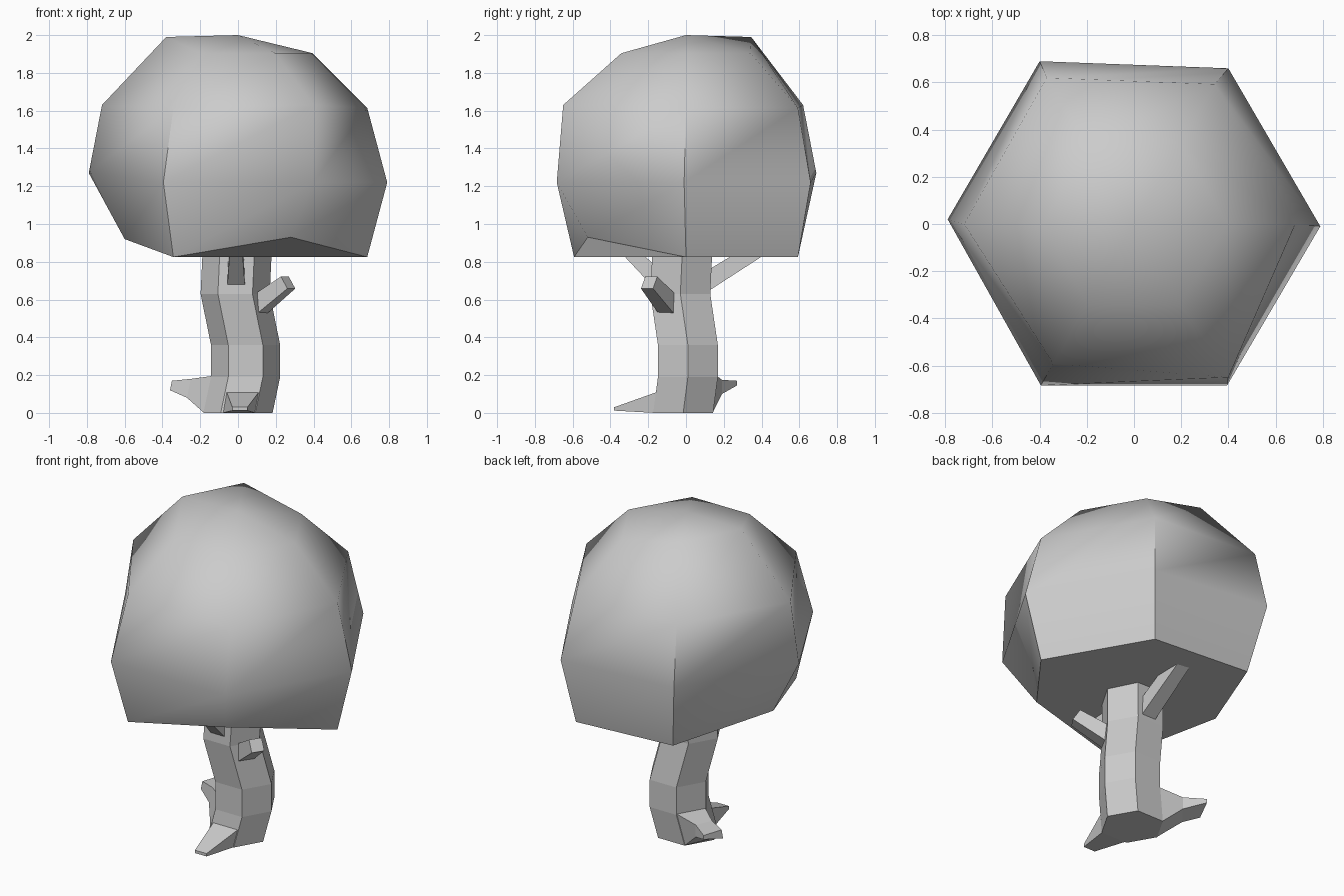
import bpy
from math import cos, sin, pi, radians
from mathutils import Vector

if "Cube" in bpy.data.objects:
    bpy.data.objects.remove(bpy.data.objects["Cube"])


def loft(name, rings, pole=None):
    """Skin a stack of equal-sized rings; close with caps or an apex."""
    n = len(rings[0])
    verts = [tuple(p) for r in rings for p in r]
    faces = [(k * n + i, k * n + (i + 1) % n, (k + 1) * n + (i + 1) % n, (k + 1) * n + i)
             for k in range(len(rings) - 1) for i in range(n)]
    faces.append(tuple(reversed(range(n))))
    last = (len(rings) - 1) * n
    if pole:
        verts.append(pole)
        faces += [(last + i, last + (i + 1) % n, len(verts) - 1) for i in range(n)]
    else:
        faces.append(tuple(range(last, last + n)))
    mesh = bpy.data.meshes.new(name)
    mesh.from_pydata(verts, [], faces)
    obj = bpy.data.objects.new(name, mesh)
    bpy.context.collection.objects.link(obj)
    bpy.ops.object.select_all(action='DESELECT')
    obj.select_set(True)
    bpy.context.view_layer.objects.active = obj
    bpy.ops.object.mode_set(mode='EDIT')
    bpy.ops.mesh.select_all(action='SELECT')
    bpy.ops.mesh.normals_make_consistent(inside=False)
    bpy.ops.object.mode_set(mode='OBJECT')
    return obj


def hexagon(cx, cy, z, r):
    return [Vector((cx + r * cos(i * pi / 3), cy + r * sin(i * pi / 3), z)) for i in range(6)]


def branch(name, a, b, r0, r1):
    """Tapered four-sided stub from a to b."""
    a, b = Vector(a), Vector(b)
    d = (b - a).normalized()
    side = d.cross(Vector((0, 0, 1))).normalized()
    up = side.cross(d)
    return loft(name, [[c + r * (sx * side + sy * up)
                        for sx, sy in ((-1, -1), (1, -1), (1, 1), (-1, 1))]
                       for c, r in ((a, r0), (b, r1))])


# Canopy: six-sided dome with a few corners pushed about
R, ZC = 0.79, 1.22
rings = [hexagon(0, 0, ZC + R * sin(radians(t)), R * cos(radians(t))) for t in (-30, 0, 30, 60)]
nudged = {
    (0, 2): (-.33, .60, .86), (0, 3): (-.60, 0, .92), (0, 5): (.28, -.52, .93),
    (1, 0): (.79, -.01, 1.22), (1, 1): (.40, .66, 1.22), (1, 2): (-.40, .69, 1.27),
    (1, 3): (-.79, .02, 1.27),
    (2, 2): (-.37, .62, 1.63), (2, 3): (-.72, 0, 1.63), (2, 5): (.40, -.65, 1.63),
    (3, 2): (-.20, .345, 1.99), (3, 3): (-.38, 0, 1.99),
}
for (k, i), p in nudged.items():
    rings[k][i] = Vector(p)
canopy = loft("canopy", rings, (0, 0, 2.0))
bpy.ops.object.shade_smooth_by_angle(angle=radians(52))

# Trunk: wavy hexagonal column
path = [(0, -.015, 0), (.04, .01, .19), (.04, .01, .36), (-.015, -.03, .63), (0, -.015, .95)]
loft("trunk", [hexagon(x, y, z, .183) for x, y, z in path])

# Branches
branch("right_branch", (.09, -.08, .555), (.265, -.195, .69), .05, .038)
branch("front_branch", (-.01, -.13, .69), (-.01, -.37, .92), .048, .03)
branch("back_branch", (0, .10, .69), (0, .42, .89), .048, .042)

# Roots drawn out from the trunk sides
loft("left_root", [
    [(-.18, -.015, 0), (-.14, .01, .195), (-.05, .165, .195), (-.09, .14, 0)],
    [(-.27, .10, .08), (-.25, .10, .18), (-.20, .19, .175), (-.20, .19, .10)],
    [(-.36, .15, .12), (-.35, .15, .17), (-.31, .27, .17), (-.31, .27, .145)]])
loft("front_root", [
    [(-.08, -.165, 0), (.09, -.165, 0), (.11, -.155, .11), (-.06, -.155, .11)],
    [(-.03, -.38, .012), (.05, -.38, .012), (.05, -.38, .03), (-.03, -.38, .03)]])
